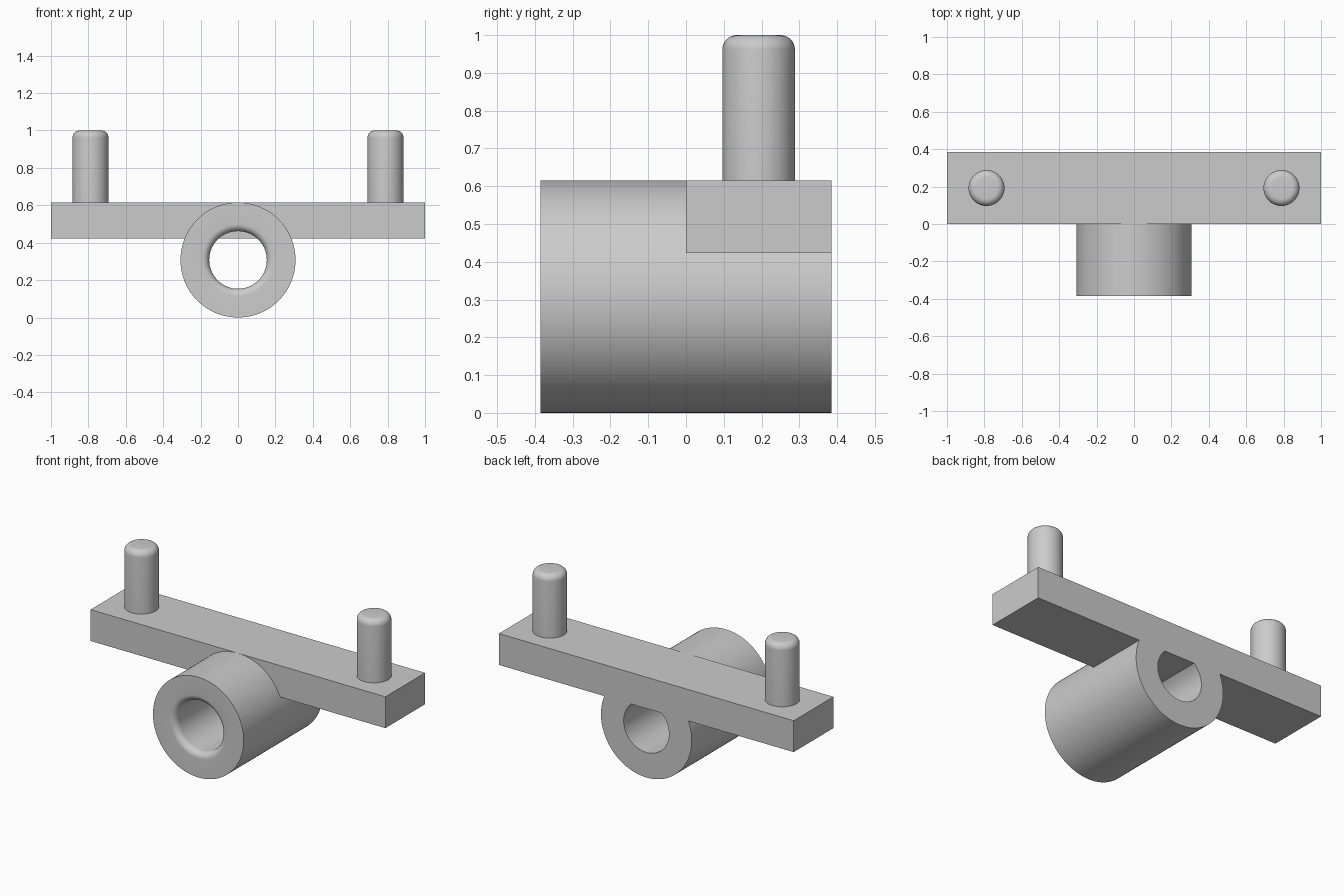
import bpy, bmesh
from math import sin, cos, pi, radians
from mathutils import Matrix

cube = bpy.data.objects.get("Cube")
if cube:
    bpy.data.objects.remove(cube)

U = 1 / 13                      # design unit
HALF_DEPTH = 5 * U
TOP, BOTTOM = 8 * U, 5.5 * U    # bar heights
FILLET = 0.5 * U

grey = bpy.data.materials.new("plain grey")
grey.use_nodes = True
grey.diffuse_color = (0.6, 0.6, 0.6, 1)
grey.node_tree.nodes["Principled BSDF"].inputs["Base Color"].default_value = (0.6, 0.6, 0.6, 1)


def finish(name, bm, smooth=True):
    mesh = bpy.data.meshes.new(name)
    bm.to_mesh(mesh)
    bm.free()
    obj = bpy.data.objects.new(name, mesh)
    mesh.materials.append(grey)
    bpy.context.collection.objects.link(obj)
    if smooth:
        bpy.ops.object.select_all(action='DESELECT')
        obj.select_set(True)
        bpy.context.view_layer.objects.active = obj
        bpy.ops.object.shade_smooth_by_angle(angle=radians(30))
    return obj


def lathe(name, profile, steps, closed, matrix):
    """Spin (radius, height) points around z, then place the result."""
    bm = bmesh.new()
    verts = [bm.verts.new((r, 0, h)) for r, h in profile]
    edges = [bm.edges.new(pair) for pair in zip(verts, verts[1:])]
    if closed:
        edges.append(bm.edges.new((verts[-1], verts[0])))
    bmesh.ops.spin(bm, geom=verts + edges, cent=(0, 0, 0), axis=(0, 0, 1),
                   angle=2 * pi, steps=steps)
    bmesh.ops.remove_doubles(bm, verts=bm.verts, dist=1e-5)
    bmesh.ops.recalc_face_normals(bm, faces=bm.faces)
    bm.transform(matrix)
    return finish(name, bm)


def arc(cr, ch, start, end, n=8):
    """Fillet arc points, angles in degrees."""
    angles = [radians(start + (end - start) * i / n) for i in range(n + 1)]
    return [(cr + FILLET * cos(a), ch + FILLET * sin(a)) for a in angles]


# Tube lying front to back, with a rounded mouth at the front
outer, inner = 4 * U, 2 * U
tube_profile = ([(outer, -HALF_DEPTH), (outer, HALF_DEPTH), (inner, HALF_DEPTH)]
                + arc(inner + FILLET, FILLET - HALF_DEPTH, 180, 270))
lathe("tube", tube_profile, 96, True,
      Matrix.Translation((0, 0, outer)) @ Matrix.Rotation(-pi / 2, 4, 'X'))

# Crossbar, its front face relieved where the bore meets it
bm = bmesh.new()
NOTCH, NOTCH_TOP = 0.12, 0.48
front = [bm.verts.new((x, 0, z)) for x, z in (
    (-1, BOTTOM), (-NOTCH, BOTTOM), (-NOTCH, NOTCH_TOP), (NOTCH, NOTCH_TOP),
    (NOTCH, BOTTOM), (1, BOTTOM), (1, TOP), (-1, TOP))]
back = [bm.verts.new((x, HALF_DEPTH, z)) for x, z in (
    (-1, BOTTOM), (1, BOTTOM), (1, TOP), (-1, TOP))]
fl, nl, _, _, nr, fr, tr, tl = front
bl, br, btr, btl = back
for face in (front, back[::-1], (bl, br, fr, nr, nl, fl),
             (tl, tr, btr, btl), (fr, br, btr, tr), (bl, fl, tl, btl)):
    bm.faces.new(face)
finish("crossbar", bm, smooth=False)

# Two upright pins with rounded tops
pin_r = 1.25 * U
pin_profile = ([(0, TOP), (pin_r, TOP)]
               + arc(pin_r - FILLET, 1 - FILLET, 0, 90) + [(0, 1)])
for name, side in (("left_pin", 1), ("right_pin", -1)):
    lathe(name, pin_profile, 48, False,
          Matrix.Translation((side * 10.25 * U, 2.5 * U, 0)))
